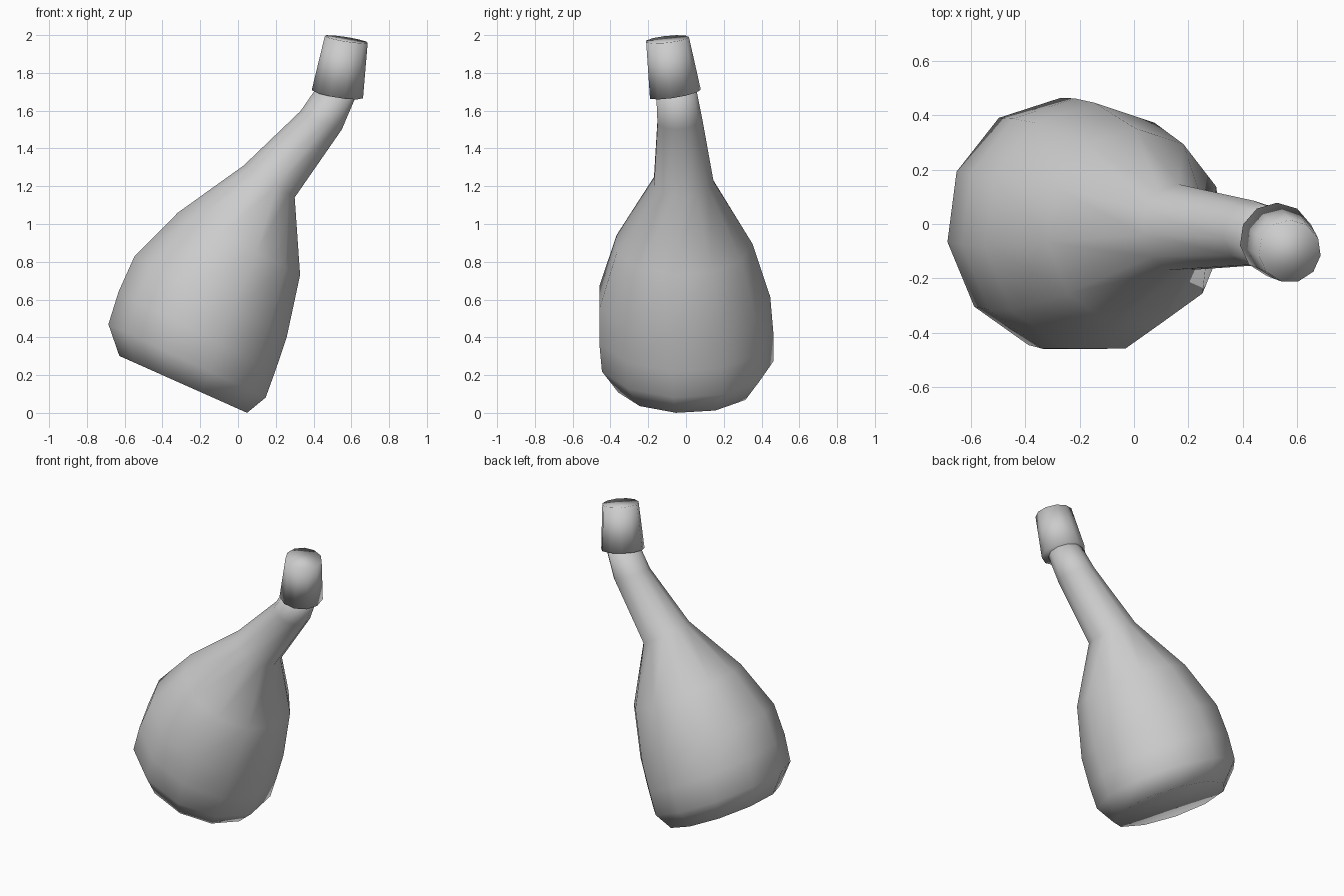
import bpy, bmesh
from math import sin, cos, pi, radians
from mathutils import Vector

if "Cube" in bpy.data.objects:
    bpy.data.objects.remove(bpy.data.objects["Cube"])

SIDES = 11


def ring_tube(name, rings):
    """Loft capped rings: (centre x, y, z, radius, lean to +x, lean to -y in degrees)."""
    bm = bmesh.new()
    loops = []
    for x, y, z, r, lean, dip in rings:
        t, s = radians(lean), radians(dip)
        u = Vector((cos(t), 0, -sin(t)))
        v = Vector((0, cos(s), sin(s)))
        loop = []
        for k in range(SIDES):
            a = pi / 2 + 2 * pi * k / SIDES
            loop.append(bm.verts.new(Vector((x, y, z)) + r * (cos(a) * u + sin(a) * v)))
        loops.append(loop)
    for lo, hi in zip(loops, loops[1:]):
        for i in range(SIDES):
            j = (i + 1) % SIDES
            bm.faces.new((lo[i], lo[j], hi[j], hi[i]))
    bm.faces.new(loops[0][::-1])
    bm.faces.new(loops[-1])
    for f in bm.faces:
        f.smooth = True
    bm.normal_update()
    mesh = bpy.data.meshes.new(name)
    bm.to_mesh(mesh)
    bm.free()
    obj = bpy.data.objects.new(name, mesh)
    bpy.context.collection.objects.link(obj)
    return obj


# Leaning flask: base, belly, shoulder and bent neck
ring_tube("flask_body", [
    (-0.29, -0.00, 0.151, 0.374, 24, 0),
    (-0.27, 0.00, 0.275, 0.464, 25, 0),
    (-0.218, -0.008, 0.43, 0.470, 27, 0),
    (-0.145, -0.015, 0.615, 0.461, 28, 0),
    (0.005, -0.015, 0.895, 0.367, 27, 0),
    (0.165, -0.015, 1.225, 0.161, 32, 0),
    (0.44, -0.035, 1.55, 0.121, 24, 4),
    (0.525, -0.055, 1.71, 0.108, 10, 8),
])

# Tapered stopper on the neck
ring_tube("stopper", [
    (0.526, -0.059, 1.69, 0.139, 9, 9),
    (0.573, -0.100, 1.978, 0.116, 9, 6),
])
